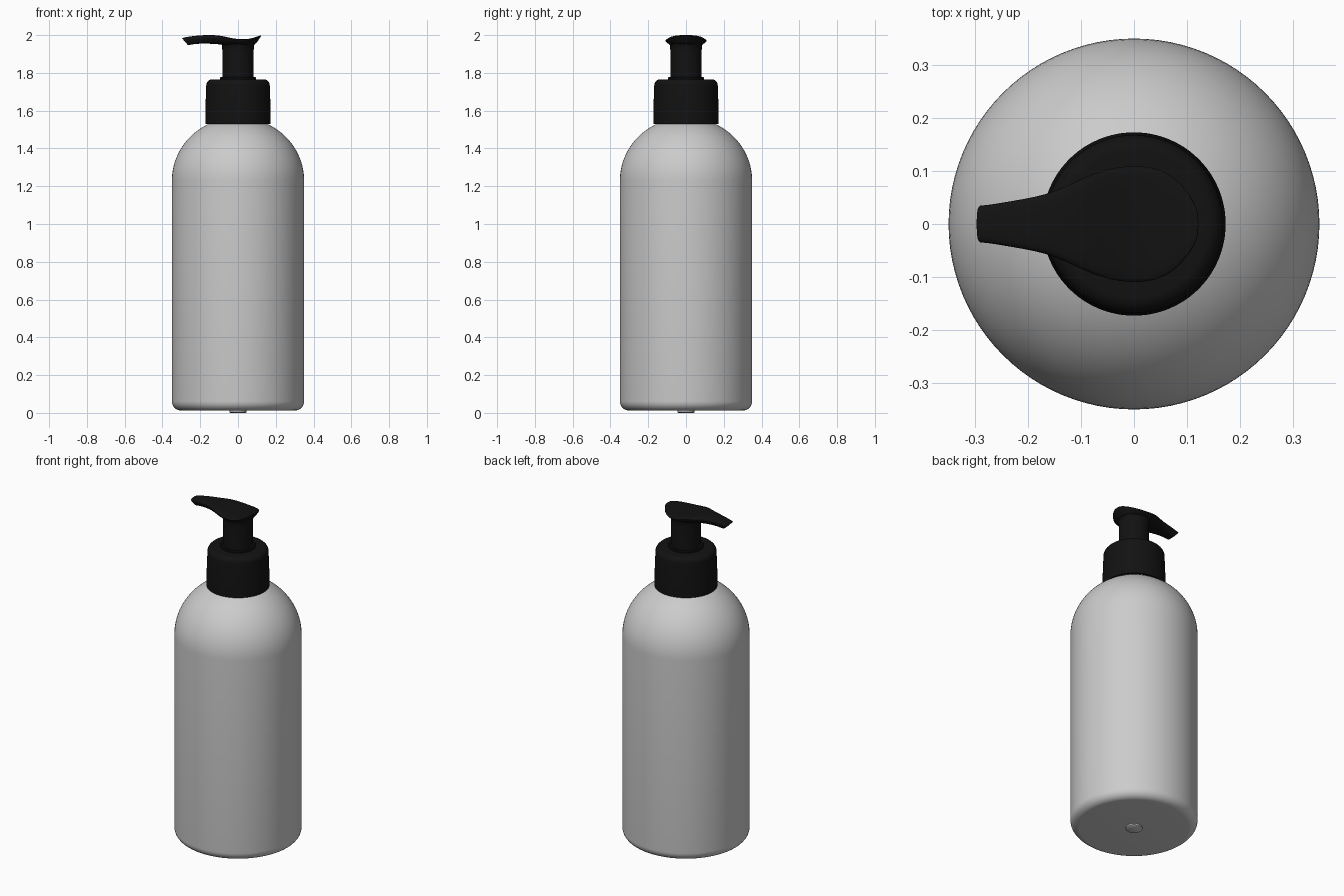
import bpy, bmesh, math

if "Cube" in bpy.data.objects:
    bpy.data.objects.remove(bpy.data.objects["Cube"])

black = bpy.data.materials.new("black_plastic")
black.diffuse_color = (0.006, 0.006, 0.006, 1)
black.use_nodes = True
black.node_tree.nodes["Principled BSDF"].inputs["Base Color"].default_value = black.diffuse_color


def finish(name, bm, mat=None, angle=35):
    bmesh.ops.recalc_face_normals(bm, faces=bm.faces)
    me = bpy.data.meshes.new(name)
    bm.to_mesh(me)
    bm.free()
    ob = bpy.data.objects.new(name, me)
    bpy.context.collection.objects.link(ob)
    if mat:
        me.materials.append(mat)
    bpy.ops.object.select_all(action='DESELECT')
    ob.select_set(True)
    bpy.context.view_layer.objects.active = ob
    bpy.ops.object.shade_smooth_by_angle(angle=math.radians(angle))
    return ob


def lathe(name, profile, mat=None, seg=96):
    """Revolve (radius, z) points about the z axis; radius 0 makes a pole."""
    bm = bmesh.new()
    rings = []
    for r, z in profile:
        n = 1 if r == 0 else seg
        rings.append([bm.verts.new((r * math.cos(2 * math.pi * i / seg),
                                    r * math.sin(2 * math.pi * i / seg), z)) for i in range(n)])
    for a, b in zip(rings, rings[1:]):
        for i in range(seg):
            j = (i + 1) % seg
            quad = [a[i % len(a)], a[j % len(a)], b[j % len(b)], b[i % len(b)]]
            bm.faces.new(list(dict.fromkeys(quad)))
    return finish(name, bm, mat)


def arc(cr, cz, rr, rz, a0, a1, n):
    """Elliptical arc of profile points, angles in degrees."""
    angles = [math.radians(a0 + (a1 - a0) * i / n) for i in range(n + 1)]
    return [(cr + rr * math.cos(a), cz + rz * math.sin(a)) for a in angles]


# Bottle: flat base with rounded heel, straight wall, domed shoulder, neck
bottle = [(0, 0.012)] + arc(0.30, 0.062, 0.05, 0.05, -90, 0, 8)
bottle += arc(0, 1.23, 0.35, 0.335, 0, 66, 20)
bottle += [(0.135, 1.56), (0.135, 1.74), (0, 1.74)]
lathe("bottle", bottle)

# Moulding nub under the base
lathe("base_nub", [(0, 0.0), (0.04, 0.0), (0.046, 0.004), (0.046, 0.014), (0, 0.014)])

# Bead around the neck, seen under the cap
lathe("neck_bead", arc(0.135, 1.575, 0.014, 0.012, -90, 90, 8))

# Screw cap: hollow skirt with rounded top edge
cap = [(0.135, 1.735), (0.160, 1.735), (0.160, 1.53), (0.173, 1.53), (0.173, 1.60)]
cap += arc(0.137, 1.735, 0.031, 0.031, 0, 90, 8) + [(0, 1.766)]
lathe("screw_cap", cap, black)

# Low collar where the stem enters the cap
lathe("stem_collar", [(0.096, 1.76), (0.096, 1.773), (0.092, 1.777), (0, 1.777)], black)

# Pump stem, flaring into the head
lathe("pump_stem", [(0, 1.77), (0.083, 1.77), (0.083, 1.92), (0.085, 1.945),
                    (0.092, 1.957), (0, 1.957)], black)

# Pump head: sections lofted from the spout tip to the rounded rear lip
# station = x of top edge, x of bottom edge, half width, top z, bottom z
stations = [
    (-0.298, -0.266, 0.036, 1.984, 1.947),
    (-0.280, -0.255, 0.037, 1.989, 1.949),
    (-0.225, -0.215, 0.046, 1.997, 1.955),
    (-0.165, -0.160, 0.057, 2.001, 1.955),
    (-0.120, -0.115, 0.078, 2.000, 1.953),
    (-0.080, -0.078, 0.097, 1.995, 1.948),
    (-0.040, -0.040, 0.110, 1.985, 1.945),
    (0.010, 0.005, 0.115, 1.977, 1.945),
    (0.055, 0.040, 0.107, 1.979, 1.945),
    (0.090, 0.068, 0.084, 1.988, 1.948),
    (0.115, 0.088, 0.052, 1.998, 1.953),
    (0.127, 0.098, 0.020, 2.001, 1.957),
]
# half section: (fraction of width, fraction of height)
half = [(0, 1), (0.5, 0.99), (0.88, 0.93), (1.0, 0.75), (0.93, 0.5), (0.74, 0.06), (0.4, 0), (0, 0)]
section = half + [(-y, t) for y, t in reversed(half[1:-1])]

bm = bmesh.new()
rings = [[bm.verts.new((xb + (xt - xb) * t, w * y, zb + (zt - zb) * t)) for y, t in section]
         for xt, xb, w, zt, zb in stations]
n = len(section)
for a, b in zip(rings, rings[1:]):
    for i in range(n):
        bm.faces.new((a[i], a[(i + 1) % n], b[(i + 1) % n], b[i]))
tip = bm.faces.new(rings[0])
bm.faces.new(rings[-1])
# Spout opening
crease = bm.edges.layers.float.new("crease_edge")
for e in tip.edges:
    e[crease] = 0.9
bmesh.ops.inset_region(bm, faces=[tip], thickness=0.006)
bmesh.ops.translate(bm, verts=tip.verts, vec=(0.03, 0, 0.004))
head = finish("pump_head", bm, black, 60)
sub = head.modifiers.new("smooth", 'SUBSURF')
sub.levels = sub.render_levels = 2
